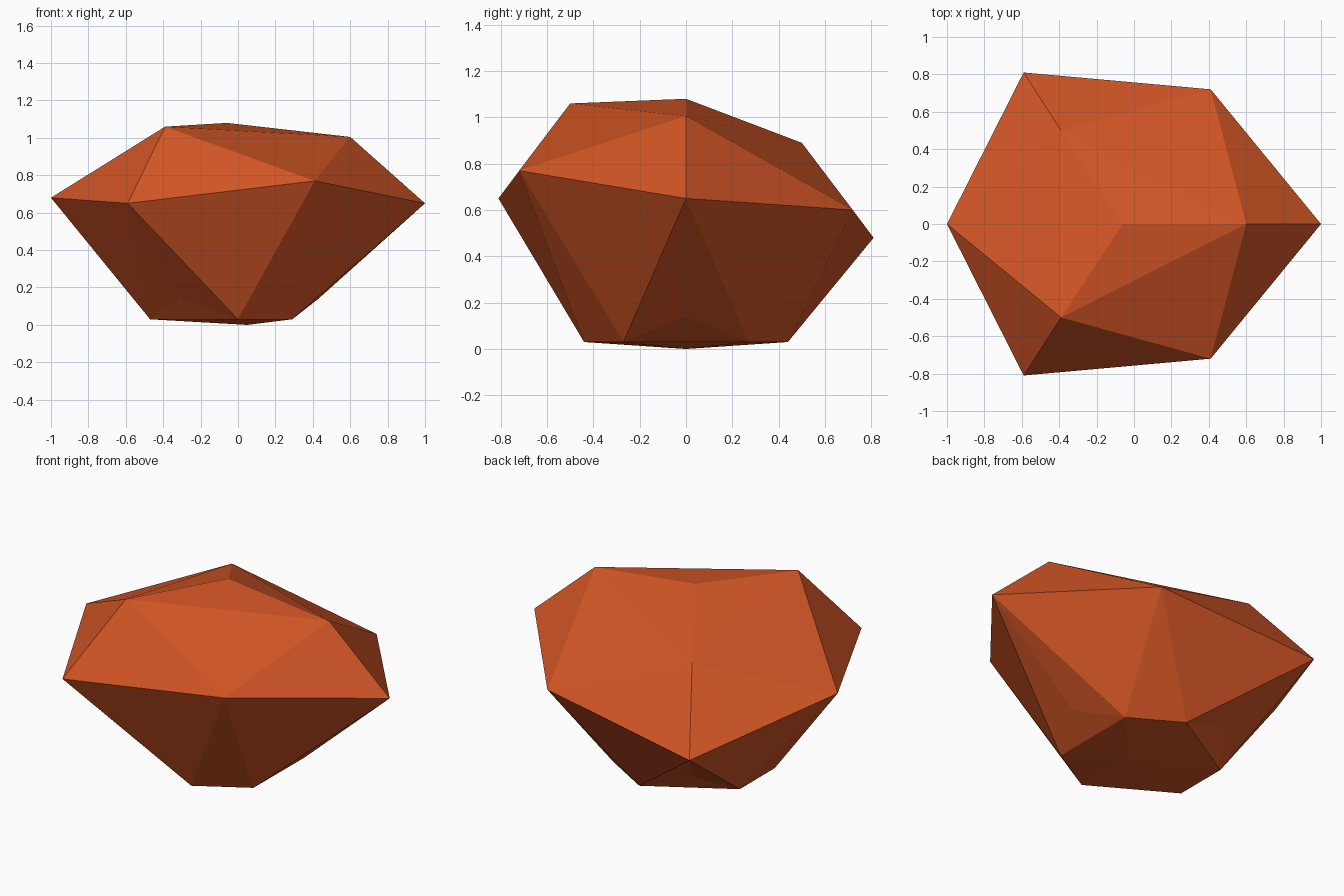
import bpy, bmesh

if "Cube" in bpy.data.objects:
    bpy.data.objects.remove(bpy.data.objects["Cube"])

# Faceted rock: stacked three-fold rings, joined sector by sector
mat = bpy.data.materials.new("burnt orange")
mat.diffuse_color = (0.645, 0.092, 0.019, 1)
mat.use_nodes = True
mat.node_tree.nodes["Principled BSDF"].inputs["Base Color"].default_value = mat.diffuse_color

bm = bmesh.new()


def ring(points):
    return [bm.verts.new(p) for p in points]


# Rings run counter-clockwise seen from above, starting at +x
top, base = ring([(-0.06, 0, 1.08), (0.05, 0, 0)])
crown = ring([(0.60, 0, 1.005), (-0.39, 0.50, 0.89), (-0.39, -0.50, 1.06)])
tips = ring([(1, 0, 0.65), (-0.59, 0.81, 0.48), (-0.59, -0.81, 0.65)])
sides = ring([(0.41, 0.72, 0.60), (-1, 0, 0.68), (0.41, -0.72, 0.77)])
keel = ring([(0.43, 0, 0.14), (-0.31, 0.377, 0.14), (-0.31, -0.377, 0.14)])
# Foot ring: two points per sector, (right, left) of each keel point
foot = ring([(0.29, -0.27, 0.03), (0.29, 0.27, 0.03), (0, 0.44, 0.03),
             (-0.47, 0.165, 0.03), (-0.47, -0.165, 0.03), (0, -0.44, 0.03)])

for k in range(3):
    n = (k + 1) % 3
    a, a2 = crown[k], crown[n]
    t, t2, s, b = tips[k], tips[n], sides[k], keel[k]
    p, q, r = foot[2 * k], foot[2 * k + 1], foot[2 * n]
    for f in ((top, a, a2), (a, s, a2), (a, t, s), (a2, s, t2),   # upper facets
              (t, b, q), (t, p, b), (t, q, s), (s, q, r), (s, r, t2),  # lower facets
              (b, p, q), (base, q, p), (base, r, q)):             # underside
        bm.faces.new(f)

bmesh.ops.recalc_face_normals(bm, faces=bm.faces)
mesh = bpy.data.meshes.new("rock")
bm.to_mesh(mesh)
bm.free()
mesh.materials.append(mat)
bpy.context.collection.objects.link(bpy.data.objects.new("rock", mesh))
